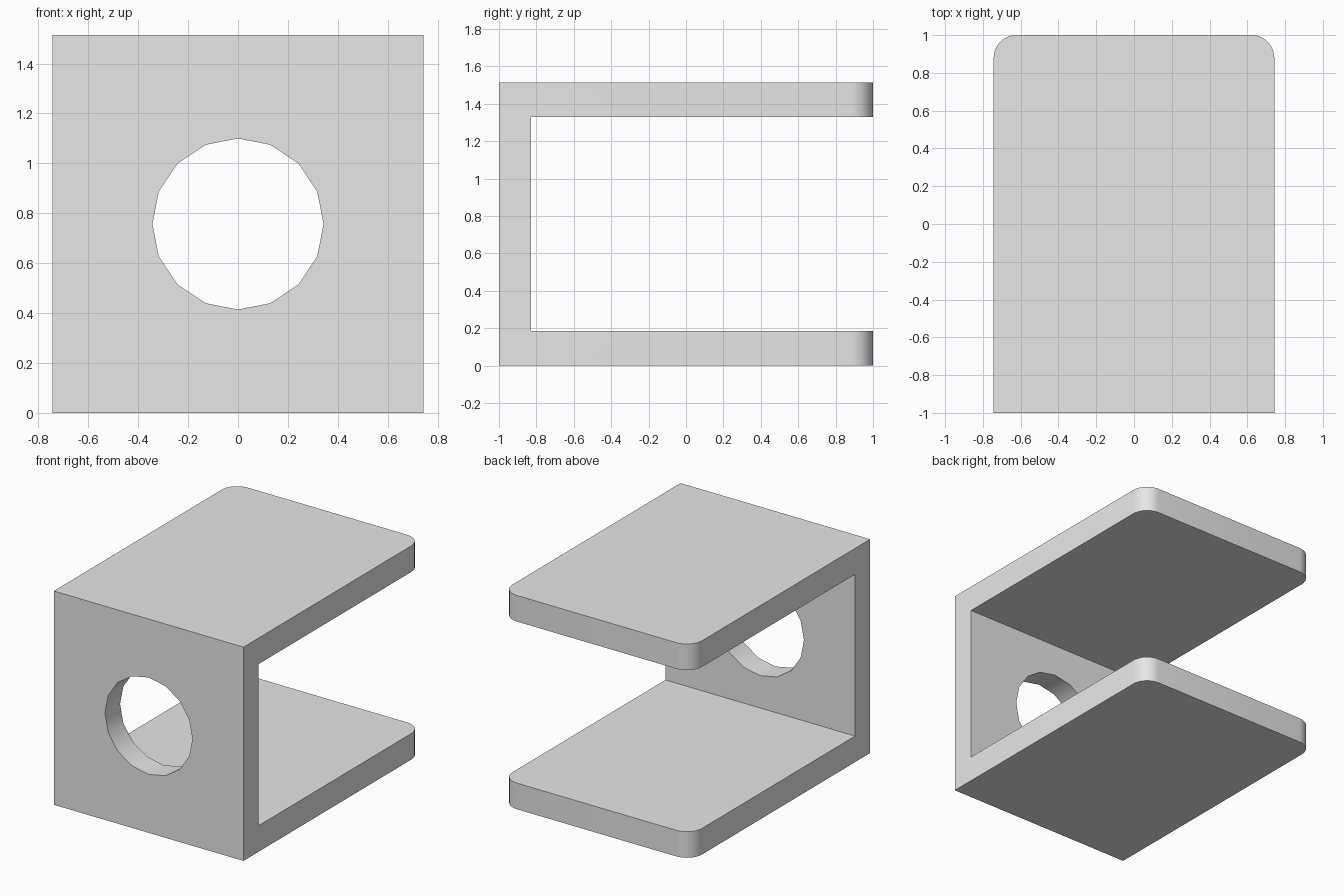
import bpy, bmesh, math

cube = bpy.data.objects.get("Cube")
if cube:
    bpy.data.objects.remove(cube, do_unlink=True)

WIDTH, LENGTH, HEIGHT = 1.486, 2.0, 1.514
PLATE, WALL = 0.185, 0.17
CORNER, HOLE = 0.12, 0.343

# Plain grey material
grey = bpy.data.materials.new("plain_grey")
grey.use_nodes = True
colour = (0.8, 0.8, 0.8, 1)
grey.diffuse_color = colour
grey.node_tree.nodes["Principled BSDF"].inputs["Base Color"].default_value = colour

# U-shaped side profile, extruded across the width
front, back = -LENGTH / 2, LENGTH / 2
inner = front + WALL
top = HEIGHT - PLATE
profile = [(front, 0), (back, 0), (back, PLATE), (inner, PLATE),
           (inner, top), (back, top), (back, HEIGHT), (front, HEIGHT)]
bm = bmesh.new()
face = bm.faces.new([bm.verts.new((-WIDTH / 2, y, z)) for y, z in profile])
extruded = bmesh.ops.extrude_face_region(bm, geom=[face])
moved = [v for v in extruded["geom"] if isinstance(v, bmesh.types.BMVert)]
bmesh.ops.translate(bm, verts=moved, vec=(WIDTH, 0, 0))

# Rounded corners at the open end of both plates
corners = [e for e in bm.edges
           if all(v.co.y > back - 0.01 for v in e.verts)
           and abs(e.verts[0].co.x - e.verts[1].co.x) < 0.01]
bmesh.ops.bevel(bm, geom=corners, offset=CORNER, offset_type='OFFSET',
                segments=8, profile=0.5, affect='EDGES')
bmesh.ops.recalc_face_normals(bm, faces=bm.faces)
mesh = bpy.data.meshes.new("u_bracket")
bm.to_mesh(mesh)
bm.free()
mesh.materials.append(grey)
bracket = bpy.data.objects.new("u_bracket", mesh)
bpy.context.collection.objects.link(bracket)

# Sixteen-sided hole through the front wall
bpy.ops.mesh.primitive_cylinder_add(vertices=16, radius=HOLE, depth=WALL * 3,
                                    location=(0, front + WALL / 2, HEIGHT / 2),
                                    rotation=(math.pi / 2, 0, 0))
cutter = bpy.context.object
cutter.name = "hole_cutter"
cutter.hide_render = True
cutter.data.materials.append(grey)
cut = bracket.modifiers.new("hole", 'BOOLEAN')
cut.operation = 'DIFFERENCE'
cut.solver = 'EXACT'
cut.object = cutter

bpy.ops.object.select_all(action='DESELECT')
bracket.select_set(True)
bpy.context.view_layer.objects.active = bracket
bpy.ops.object.modifier_apply(modifier=cut.name)
bpy.data.objects.remove(cutter, do_unlink=True)
bpy.ops.object.shade_smooth_by_angle(angle=math.radians(30))
